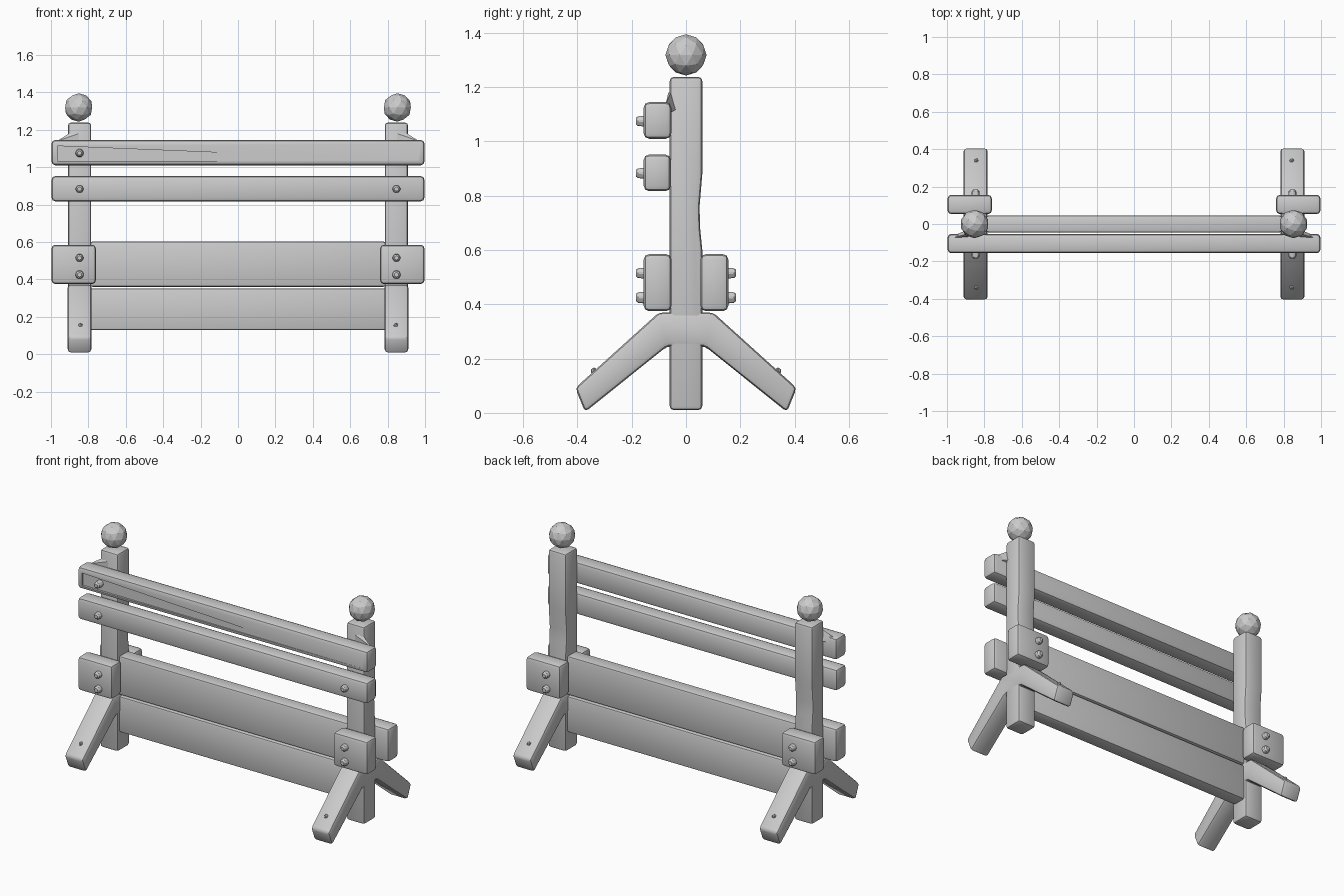
import bpy, bmesh
from math import pi
from mathutils import Matrix, Vector

if "Cube" in bpy.data.objects:
    bpy.data.objects.remove(bpy.data.objects["Cube"])

PX = 0.847  # post centre in x


def finish(name, bm, bevel=0.0, segs=2, smooth=True):
    bmesh.ops.recalc_face_normals(bm, faces=bm.faces)
    me = bpy.data.meshes.new(name)
    bm.to_mesh(me)
    bm.free()
    ob = bpy.data.objects.new(name, me)
    bpy.context.collection.objects.link(ob)
    bpy.ops.object.select_all(action='DESELECT')
    bpy.context.view_layer.objects.active = ob
    ob.select_set(True)
    if bevel:
        m = ob.modifiers.new("Bevel", 'BEVEL')
        m.width, m.segments = bevel, segs
        m.limit_method, m.angle_limit = 'ANGLE', 0.5
        bpy.ops.object.modifier_apply(modifier=m.name)
    if smooth:
        bpy.ops.object.shade_smooth_by_angle(angle=0.6)
    return ob


def prism(name, x0, x1, profile, bevel=0.018):
    """Extrude a (y, z) profile along x."""
    bm = bmesh.new()
    f = bm.faces.new([bm.verts.new((x0, y, z)) for y, z in profile])
    ext = bmesh.ops.extrude_face_region(bm, geom=[f])
    bmesh.ops.translate(bm, vec=(x1 - x0, 0, 0),
                        verts=[v for v in ext['geom'] if isinstance(v, bmesh.types.BMVert)])
    return finish(name, bm, bevel)


def box(name, x0, x1, y0, y1, z0, z1, bevel=0.018):
    return prism(name, x0, x1, [(y0, z0), (y1, z0), (y1, z1), (y0, z1)], bevel)


def hull(name, pts):
    bm = bmesh.new()
    for p in pts:
        bm.verts.new(p)
    bmesh.ops.convex_hull(bm, input=bm.verts)
    return finish(name, bm, smooth=False)


def bolt(name, x, z, y, out, r=0.026, h=0.03):
    """Six-sided tapered knob pointing along +-y (out = +1 / -1)."""
    bm = bmesh.new()
    bmesh.ops.create_cone(bm, cap_ends=True, segments=6, radius1=r, radius2=r * 0.8, depth=h + 0.02)
    bmesh.ops.rotate(bm, verts=bm.verts, cent=(0, 0, 0), matrix=Matrix.Rotation(-out * pi / 2, 3, 'X'))
    bmesh.ops.translate(bm, verts=bm.verts, vec=(x, y + out * (h - 0.02) / 2, z))
    finish(name, bm, r * 0.3, 1, smooth=False)


for s, side in ((-1, "left"), (1, "right")):
    x0, x1 = s * PX - 0.062, s * PX + 0.062

    # upright post with a worn back edge
    prism(side + "_post", x0, x1,
          [(-0.06, 0.01), (0.06, 0.01), (0.06, 0.6), (0.052, 0.68), (0.05, 0.76),
           (0.06, 0.88), (0.06, 1.238), (-0.06, 1.238)], 0.015)

    # faceted ball finial
    bm = bmesh.new()
    bmesh.ops.create_icosphere(bm, subdivisions=2, radius=0.076)
    bmesh.ops.translate(bm, verts=bm.verts, vec=(s * 0.852, 0, 1.319))
    finish(side + "_ball_finial", bm, smooth=False)

    # splayed foot pair
    half = [(0.07, 0.245), (0.372, 0.003), (0.408, 0.092), (0.1, 0.37)]
    prism(side + "_splayed_feet", x0 - 0.002, x1 + 0.002,
          half + [(-y, z) for y, z in reversed(half)], 0.016)

    # small splinter gusset between post and top rail
    hull(side + "_rail_gusset", [(s * 0.97, -0.075, 1.138), (s * 0.9, -0.055, 1.182),
                                 (s * 0.9, -0.035, 1.12), (s * 0.97, -0.065, 1.1),
                                 (s * 0.85, -0.065, 1.18), (s * 0.85, -0.065, 1.1)])

    # clamp blocks, bolts and foot pegs, front and back
    for f, face in ((-1, "front"), (1, "back")):
        tag = side + "_" + face
        a, b = sorted((s * 0.76, s * 0.997))
        c, d = sorted((f * 0.053, f * 0.156))
        box(tag + "_clamp_block", a, b, c, d, 0.375, 0.585, 0.02)
        bolt(tag + "_clamp_bolt_upper", s * PX, 0.515, f * 0.155, f)
        bolt(tag + "_clamp_bolt_lower", s * PX, 0.425, f * 0.155, f, 0.028)
        bm = bmesh.new()
        bmesh.ops.create_icosphere(bm, subdivisions=1, radius=0.013)
        bmesh.ops.translate(bm, verts=bm.verts, vec=(s * 0.843, f * 0.339, 0.155))
        finish(tag + "_foot_peg", bm, smooth=False)

    bolt(side + "_lower_rail_bolt", s * PX, 0.883, -0.155, -1)

# rails across the front
box("lower_rail", -0.997, 0.997, -0.156, -0.056, 0.817, 0.952, 0.02)
rail = box("top_rail", -0.997, 0.997, -0.156, -0.054, 1.01, 1.145, 0.02)
bolt("top_rail_bolt", -PX, 1.075, -0.15, -1, 0.026, 0.035)

# shallow tapered dent in the top rail face
cut = hull("dent_cutter", [(x, y, z) for x, yi, z in
                           ((-0.965, -0.142, 1.113), (-0.965, -0.142, 1.032), (0.96, -0.1555, 1.035))
                           for y in (yi, -0.18)])
cut.hide_render = True
bpy.ops.object.select_all(action='DESELECT')
bpy.context.view_layer.objects.active = rail
rail.select_set(True)
m = rail.modifiers.new("Dent", 'BOOLEAN')
m.operation, m.object, m.solver = 'DIFFERENCE', cut, 'EXACT'
bpy.ops.object.modifier_apply(modifier=m.name)
bpy.data.objects.remove(cut)

# wide planks between the posts
box("upper_plank", -0.79, 0.79, -0.045, 0.045, 0.36, 0.602, 0.012)
box("lower_plank", -0.79, 0.79, -0.045, 0.045, 0.128, 0.352, 0.012)
